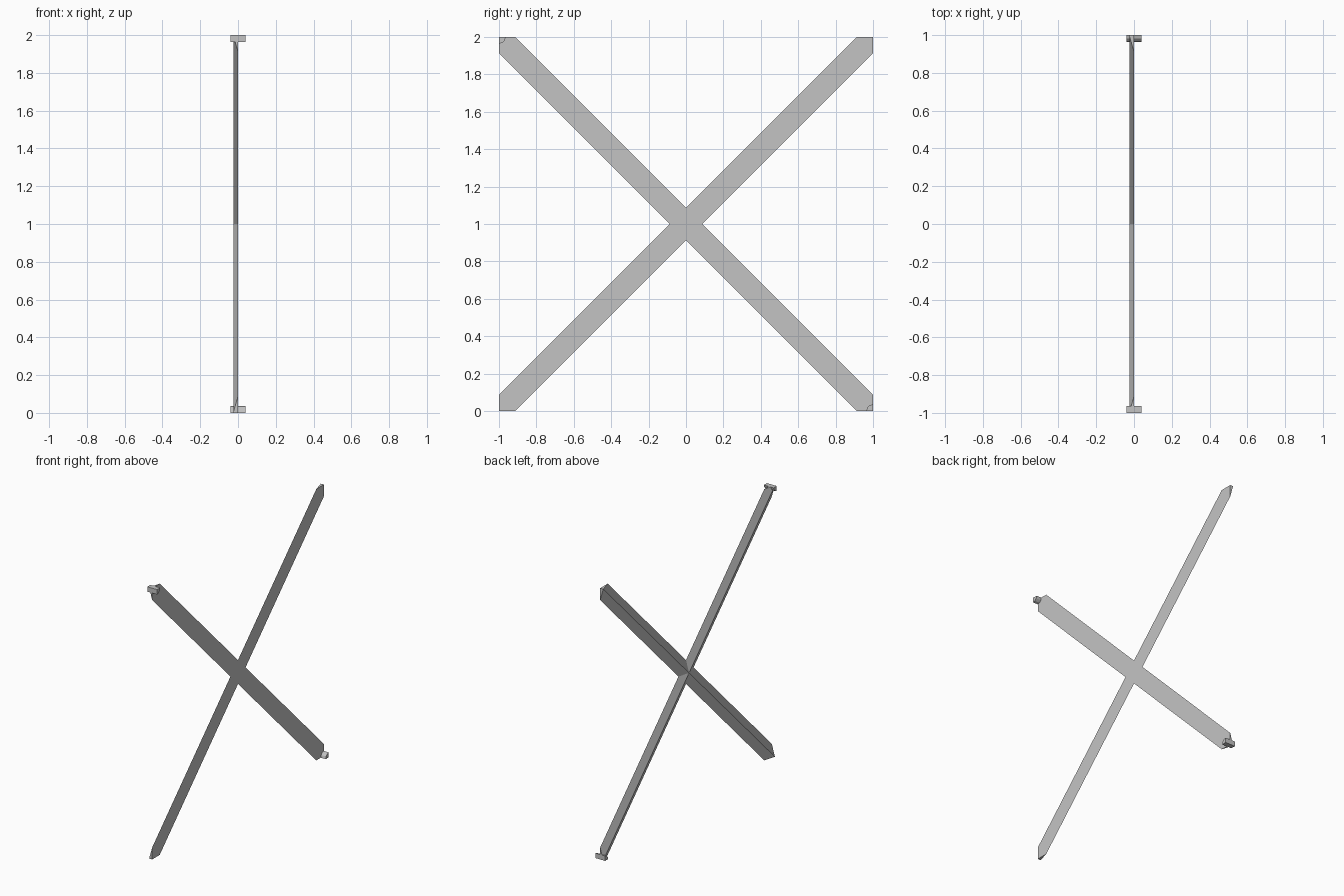
import bpy, bmesh
from math import sin, cos, pi

cube = bpy.data.objects.get("Cube")
if cube:
    bpy.data.objects.remove(cube, do_unlink=True)

grey = bpy.data.materials.new("light_grey")
grey.use_nodes = True
colour = (0.55, 0.55, 0.55, 1)
grey.diffuse_color = colour
grey.node_tree.nodes["Principled BSDF"].inputs["Base Color"].default_value = colour

RIDGE = -0.025   # ridge height, towards -x
W = 0.088        # half width of a bar measured along y or z
PEG_R = 0.036
PEG_HALF = 0.04


def make(name, polys):
    """Mesh object from polygons given as (x, y, z) corners."""
    bm = bmesh.new()
    for poly in polys:
        bm.faces.new([bm.verts.new(p) for p in poly])
    bmesh.ops.remove_doubles(bm, verts=bm.verts, dist=1e-5)
    bmesh.ops.recalc_face_normals(bm, faces=bm.faces)
    mesh = bpy.data.meshes.new(name)
    bm.to_mesh(mesh)
    bm.free()
    mesh.materials.append(grey)
    obj = bpy.data.objects.new(name, mesh)
    bpy.context.collection.objects.link(obj)
    return obj


# Crossed bars: flat on one side, ridged on the other, ends trimmed square
polys = []
outline = []
for sy, sz in ((1, 1), (-1, 1), (-1, -1), (1, -1)):
    centre = (RIDGE, 0, 1)
    tip = (RIDGE, sy, 1 + sz)
    corner = (0, sy, 1 + sz)
    side_a, valley_a = (0, sy, 1 + sz * (1 - W)), (0, sy * W, 1)
    side_b, valley_b = (0, sy * (1 - W), 1 + sz), (0, 0, 1 + sz * W)
    for side, valley in ((side_a, valley_a), (side_b, valley_b)):
        polys.append([centre, tip, side, valley])
        polys.append([tip, corner, side])
    arm = [valley_a, side_a, corner, side_b]
    if sy * sz < 0:
        arm = [valley_b, side_b, corner, side_a]
    outline += arm
polys.append(outline)
make("crossed_bars", polys)

# Quarter-round pegs at two opposite corners
for name, s in (("top_front_peg", 1), ("bottom_back_peg", -1)):
    profile = [(-s, 1 + s)]
    for i in range(4):
        a = i * pi / 6
        profile.append((s * (PEG_R * cos(a) - 1), 1 + s * (1 - PEG_R * sin(a))))
    ends = [[(x, y, z) for y, z in profile] for x in (-PEG_HALF, PEG_HALF)]
    walls = []
    for i in range(len(profile)):
        j = (i + 1) % len(profile)
        walls.append([ends[0][i], ends[0][j], ends[1][j], ends[1][i]])
    make(name, ends + walls)
